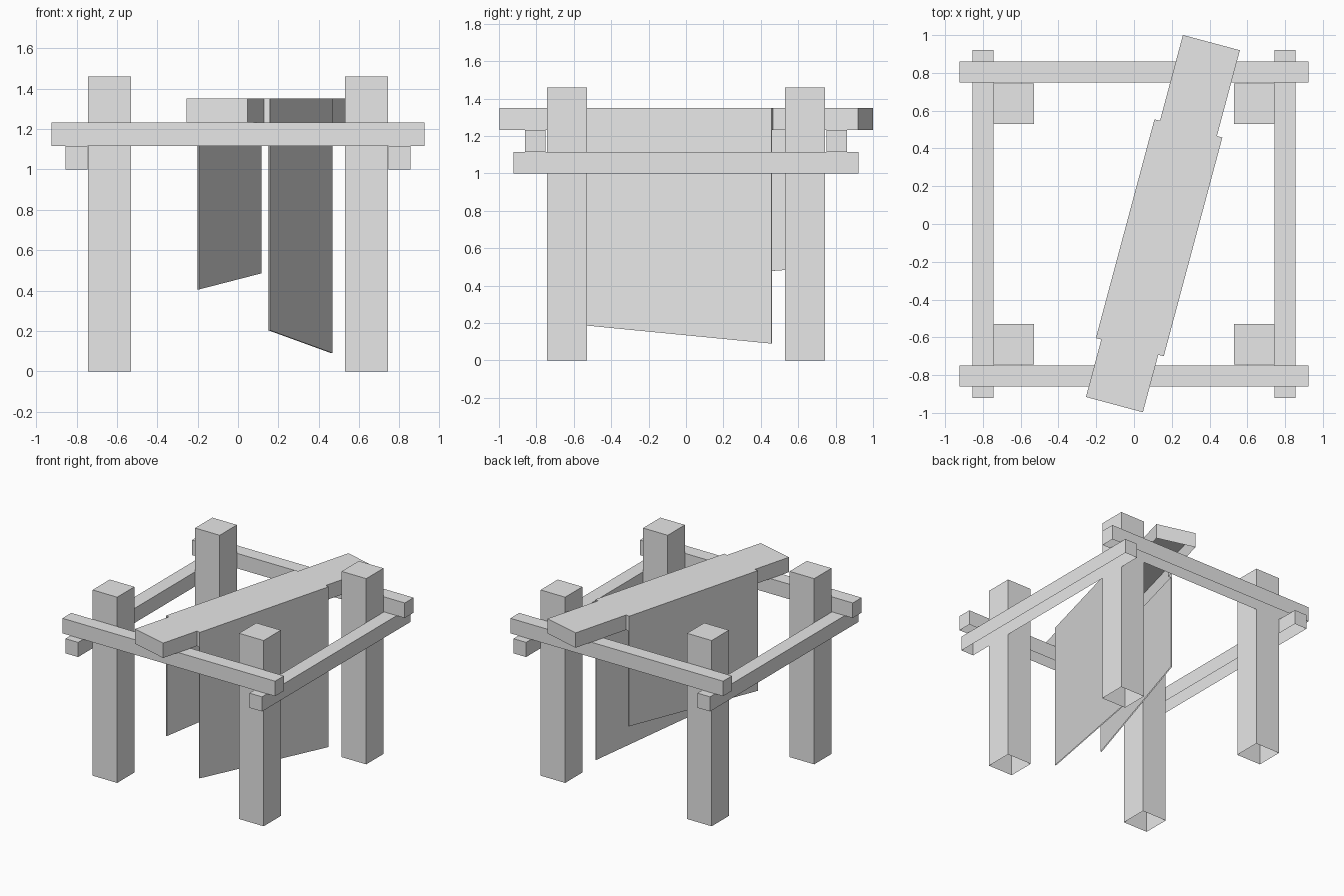
import bpy
import bmesh
import math
from mathutils import Matrix

default_cube = bpy.data.objects.get("Cube")
if default_cube:
    bpy.data.objects.remove(default_cube, do_unlink=True)

grey = bpy.data.materials.new("plain_grey")
grey.use_nodes = True
grey.diffuse_color = (0.8, 0.8, 0.8, 1)
grey.node_tree.nodes["Principled BSDF"].inputs["Base Color"].default_value = grey.diffuse_color


def prism(name, outline, bottom, top, matrix=Matrix()):
    """Extrude a counter-clockwise outline into a shell with an open underside.
    bottom is a height or a function of y that gives a slanted lower edge."""
    low = bottom if callable(bottom) else (lambda y: bottom)
    bm = bmesh.new()
    lower = [bm.verts.new((x, y, low(y))) for x, y in outline]
    upper = [bm.verts.new((x, y, top)) for x, y in outline]
    bm.faces.new(upper)
    for i in range(len(outline)):
        j = (i + 1) % len(outline)
        bm.faces.new((lower[i], lower[j], upper[j], upper[i]))
    mesh = bpy.data.meshes.new(name)
    bm.to_mesh(mesh)
    bm.free()
    mesh.materials.append(grey)
    obj = bpy.data.objects.new(name, mesh)
    obj.matrix_world = matrix
    bpy.context.collection.objects.link(obj)
    return obj


def rectangle(x0, x1, y0, y1):
    return [(x0, y0), (x1, y0), (x1, y1), (x0, y1)]


def centred(cx, cy, half_x, half_y):
    return rectangle(cx - half_x, cx + half_x, cy - half_y, cy + half_y)


# Four corner posts
for side, sx in (("left", 1), ("right", -1)):
    for end, sy in (("front", -1), ("back", 1)):
        prism(f"{end}_{side}_post", centred(sx * 0.637, sy * 0.637, 0.107, 0.107), 0, 1.46)

# Lower rails run front to back, upper rails rest across them
for side, s in (("left", 1), ("right", -1)):
    prism(f"{side}_lower_rail", centred(s * 0.8, 0, 0.055, 0.922), 1.0, 1.115)
for end, s in (("front", -1), ("back", 1)):
    prism(f"{end}_upper_rail", centred(0, s * 0.805, 0.925, 0.055), 1.115, 1.233)

# Diagonal plank, widened along the middle where the panels hang
turn = Matrix.Translation((0.153, 0.002, 0)) @ Matrix.Rotation(math.radians(-15), 4, "Z")
half_length, half_width, wide = 0.992, 0.156, 0.186
near, far = -0.677, 0.522
right_edge = [(half_width, -half_length), (half_width, near), (wide, near),
              (wide, far), (half_width, far), (half_width, half_length)]
left_edge = [(-x, y) for x, y in reversed(right_edge)]
prism("diagonal_plank", right_edge + left_edge, 1.233, 1.35, turn)


# Thin hanging panels with slanted lower edges
def slope(z_near, z_far):
    return lambda y: z_near + (z_far - z_near) * (y - near) / (far - near)


thin = 0.008
prism("left_hanging_panel", rectangle(wide - thin, wide, near, far),
      slope(0.203, 0.09), 1.234, turn)
prism("right_hanging_panel", rectangle(-wide, thin - wide, near, far),
      slope(0.405, 0.485), 1.234, turn)
